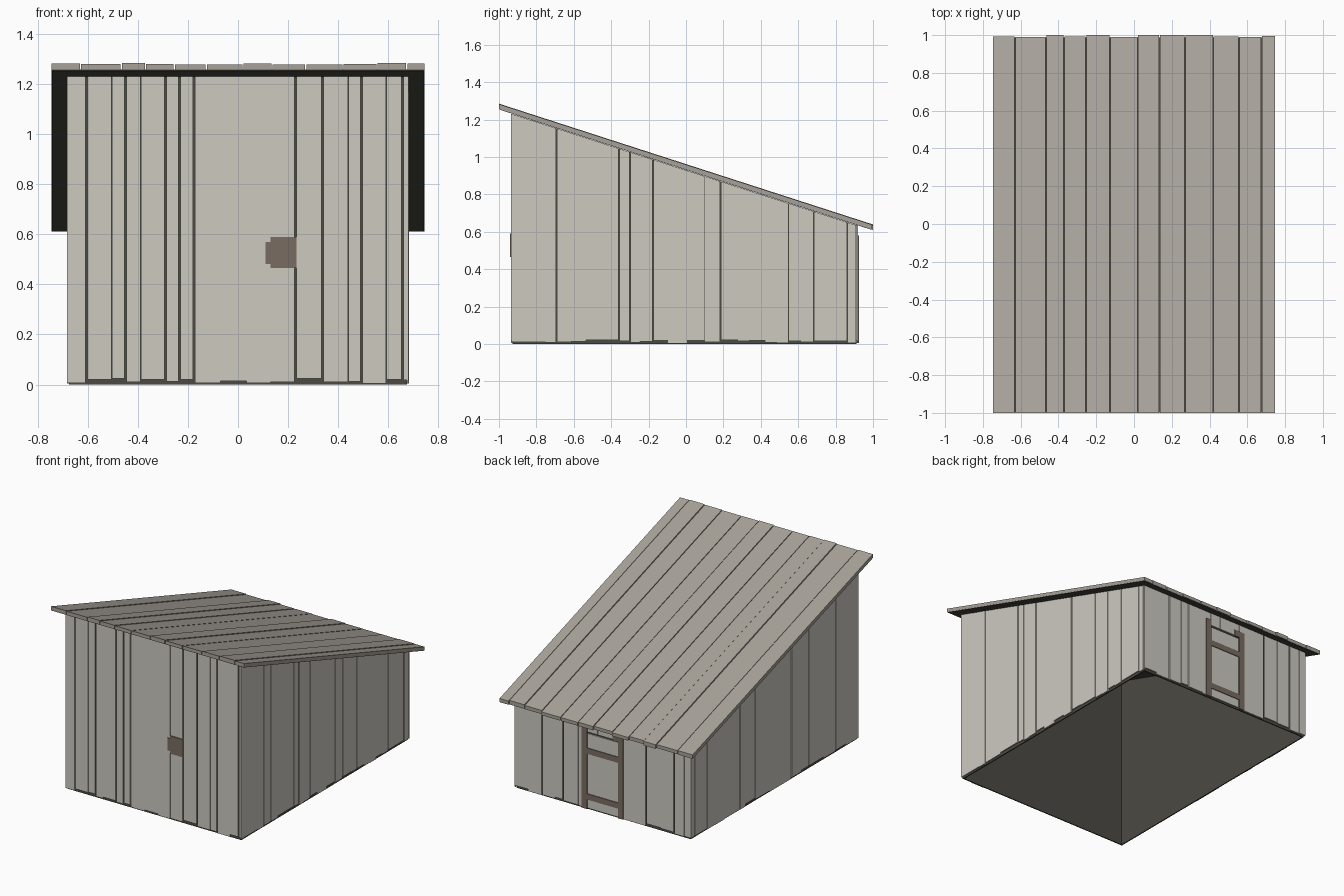
import bpy, bmesh, random

random.seed(4)
if "Cube" in bpy.data.objects:
    bpy.data.objects.remove(bpy.data.objects["Cube"])


def material(name, rgb):
    m = bpy.data.materials.new(name)
    m.use_nodes = True
    col = (*rgb, 1)
    m.diffuse_color = col
    m.node_tree.nodes["Principled BSDF"].inputs["Base Color"].default_value = col
    return m


PALE = material("pale weathered wood", (.61, .59, .53))
ROOF = material("grey roof wood", (.39, .36, .32))
DARK = material("dark lining", (.07, .068, .056))
BROWN = material("brown trim wood", (.19, .15, .12))


def under(y):
    """Height of the sloping roof underside."""
    return 1.254 - .323 * (y + 1)


def ceiling(y):
    return under(y) - .002


def block(bm, x0, x1, y0, y1, low, high):
    """Box whose bottom and top heights may be numbers or functions of y."""
    rings = []
    for level in (low, high):
        z = level if callable(level) else (lambda y, h=level: h)
        rings.append([bm.verts.new((x, y, z(y)))
                      for x, y in ((x0, y0), (x1, y0), (x1, y1), (x0, y1))])
    a, b = rings
    bm.faces.new(a[::-1])
    bm.faces.new(b)
    for i in range(4):
        j = (i + 1) % 4
        bm.faces.new((a[i], a[j], b[j], b[i]))


def finish(bm, name, mat):
    bmesh.ops.recalc_face_normals(bm, faces=bm.faces)
    mesh = bpy.data.meshes.new(name)
    bm.to_mesh(mesh)
    bm.free()
    mesh.materials.append(mat)
    obj = bpy.data.objects.new(name, mesh)
    bpy.context.collection.objects.link(obj)


def blocks(name, mat, boxes):
    bm = bmesh.new()
    for box in boxes:
        block(bm, *box)
    finish(bm, name, mat)


# Wall extents: outer plank faces and the dark core just behind them
X, FRONT, BACK, T = .684, -.936, .92, .009
CX, CF, CB = X - T, FRONT + T, BACK - T


def planks(name, along_x, outer, inner, joints, wide, skip=None, drops=None):
    """Row of upright boards; joints listed in wide get a broad gap."""
    bm = bmesh.new()
    for i, (a, b) in enumerate(zip(joints, joints[1:])):
        if skip == i:
            continue
        a += .004 if i in wide else .0008
        b -= .004 if i + 1 in wide else .0008
        low = drops[i] / 1000 if drops else random.choice((.005, .008, .012, .018, .022))
        face = outer - random.uniform(0, .002) * (1 if outer > inner else -1)
        d0, d1 = sorted((face, inner))
        if along_x:
            block(bm, a, b, d0, d1, low, ceiling)
        else:
            block(bm, d0, d1, a, b, low, ceiling)
    finish(bm, name, PALE)


# Dark wall core, open at the bottom
blocks("wall_core", DARK, [
    (-CX, CX, CF, CF + .008, 0, ceiling),
    (-CX, CX, CB - .008, CB, 0, ceiling),
    (-CX, -CX + .008, CF, CB, 0, ceiling),
    (CX - .008, CX, CF, CB, 0, ceiling)])

# Plank walls
planks("front_wall_planks", True, FRONT, CF,
       [-.68, -.605, -.505, -.449, -.389, -.289, -.233, -.176, -.07, .034,
        .13, .23, .337, .441, .493, .593, .657, .68],
       {1, 3, 5, 6, 7, 11, 12, 14, 16},
       drops=[6, 20, 24, 10, 20, 12, 20, 6, 15, 6, 10, 24, 10, 12, 4, 20, 18])
planks("right_side_planks", False, X, CX,
       [FRONT + .002, -.754, -.69, -.615, -.535, -.358, -.3, -.246, -.176, -.096,
        .005, .1, .182, .278, .337, .422, .487, .55, .615, .684, .861, .909, BACK],
       {2, 5, 6, 8, 12, 19, 20, 21})
planks("left_side_planks", False, -X, -CX,
       [FRONT + .002, -.8, -.68, -.55, -.38, -.3, -.19, .05, .21, .315,
        .38, .55, .66, .74, .88, BACK],
       {2, 4, 6, 8, 10, 13, 14})
planks("back_wall_planks", True, BACK, CB,
       [-.68, -.63, -.55, -.445, -.333, -.122, .122, .19, .31, .37, .47, .58, .68],
       {2, 4, 8, 10}, skip=5)

# Door, header boards above it and its brown frame
blocks("door_panel", PALE, [(-.118, .118, CB, BACK - .002, .012, .53)])
blocks("door_header", PALE, [(-.12, .038, CB, BACK, .542, ceiling),
                             (.041, .12, CB, BACK, .542, ceiling)])
blocks("door_jambs", BROWN, [(s * .14 - .02, s * .14 + .02, CB, BACK + .005, .004, .58)
                             for s in (-1, 1)])
blocks("door_rails", BROWN, [(-.12, .12, BACK - .003, BACK + .003, z - .02, z + .02)
                             for z in (.09, .41)])
blocks("door_latch", BROWN, [(-.121, -.08, BACK - .002, BACK + .006, .535, .58)])

# Small brown hatch on the front
blocks("front_hatch", BROWN, [(.13, .233, FRONT - .004, FRONT + .003, .465, .59),
                              (.11, .131, FRONT - .003, FRONT + .003, .482, .57)])

# Sloping roof: dark deck with long boards on top
RX = .746
blocks("roof_deck", DARK, [(-RX + .002, RX - .002, -.998, .988,
                            under, lambda y: under(y) + .006)])
seams = [-RX, -.63, -.467, -.37, -.255, -.127, .02, .135, .27, .42, .555, .674, RX]
boards = []
for i, (a, b) in enumerate(zip(seams, seams[1:])):
    gap = .003 if i % 3 else .0015
    lift = .027 + random.uniform(-.002, .004)
    left = a + (gap if i else 0)
    right = b - (.002 if b < RX else 0)
    end = 1 if i in (2, 4, 6, 7, 8) else random.uniform(.99, .997)
    boards.append((left, right, -1, end, lambda y: under(y) + .002,
                   lambda y, h=lift: under(y) + h))
blocks("roof_boards", ROOF, boards)
